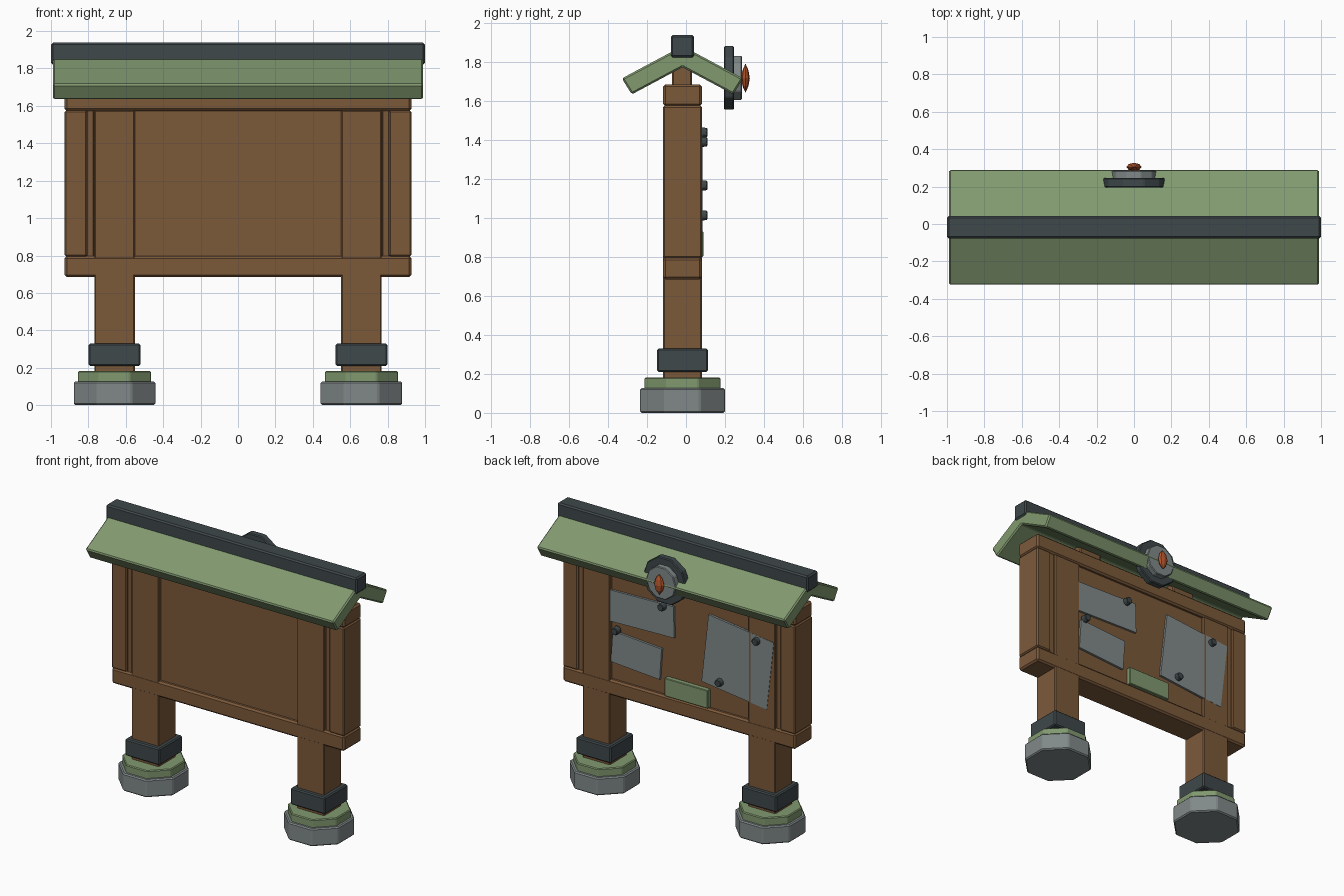
import bpy, bmesh, math
from mathutils import Matrix

if "Cube" in bpy.data.objects:
    bpy.data.objects.remove(bpy.data.objects["Cube"])

YC = -0.018  # centre plane of the frame


def mat(name, rgb):
    m = bpy.data.materials.new(name)
    m.diffuse_color = (*rgb, 1)
    m.use_nodes = True
    m.node_tree.nodes["Principled BSDF"].inputs["Base Color"].default_value = m.diffuse_color
    return m


WOOD = mat("wood", (0.20, 0.10, 0.042))
GREEN = mat("green", (0.22, 0.32, 0.16))
DARK = mat("dark_metal", (0.05, 0.065, 0.07))
STONE = mat("stone", (0.22, 0.25, 0.25))
ORANGE = mat("orange", (0.45, 0.09, 0.025))


def finish(name, bm, material, bevel=0.0):
    bmesh.ops.recalc_face_normals(bm, faces=bm.faces)
    me = bpy.data.meshes.new(name)
    bm.to_mesh(me)
    bm.free()
    me.materials.append(material)
    ob = bpy.data.objects.new(name, me)
    bpy.context.collection.objects.link(ob)
    if bevel:
        b = ob.modifiers.new("bevel", 'BEVEL')
        b.width = bevel
        b.segments = 1
    return ob


def box(name, x, y, z, material, bevel=0.008):
    """Box from (min, max) ranges."""
    bm = bmesh.new()
    bmesh.ops.create_cube(bm, size=1)
    for v in bm.verts:
        for i, r in enumerate((x, y, z)):
            v.co[i] = (r[0] + r[1]) / 2 + v.co[i] * (r[1] - r[0])
    return finish(name, bm, material, bevel)


def prism(name, sides, r1, r2, depth, loc, material, rot=None, spin=0.0, bevel=0.0):
    """Low-sided cylinder or cone along z, then turned and placed."""
    bm = bmesh.new()
    bmesh.ops.create_cone(bm, cap_ends=True, segments=sides, radius1=r1, radius2=r2, depth=depth)
    m = Matrix.Translation(loc) @ (rot or Matrix()) @ Matrix.Rotation(spin, 4, 'Z')
    bmesh.ops.transform(bm, matrix=m, verts=bm.verts)
    return finish(name, bm, material, bevel)


Y = (YC - 0.1, YC + 0.1)

# frame rails, recessed board
box("bottom_rail", (-0.927, 0.927), Y, (0.685, 0.797), WOOD, 0.012)
box("top_rail", (-0.927, 0.927), Y, (1.573, 1.685), WOOD, 0.012)
box("board", (-0.85, 0.85), (-0.09, 0.055), (0.75, 1.62), WOOD, 0)

for side, s in (("left", -1), ("right", 1)):
    def span(c, h):
        return (s * c - h, s * c + h)
    # posts, legs and roof supports
    box(side + "_side_post", span(0.867, 0.06), Y, (0.795, 1.575), WOOD)
    box(side + "_trim", span(0.79, 0.018), (-0.105, 0.069), (0.79, 1.58), WOOD, 0.003)
    box(side + "_leg", span(0.66, 0.108), (Y[0] + .001, Y[1] - .001), (0.1, 1.575), WOOD, 0.006)
    box(side + "_roof_support", span(0.41, 0.09), (YC - 0.055, YC + 0.05), (1.66, 1.79), WOOD)
    # footing
    box(side + "_leg_band", span(0.66, 0.138), (YC - 0.131, YC + 0.131), (0.21, 0.33), DARK)
    prism(side + "_foot", 8, 0.236, 0.236, 0.127, (s * 0.66, YC, 0.0635), STONE,
          spin=math.pi / 8, bevel=0.008)
    prism(side + "_foot_collar", 8, 0.211, 0.211, 0.07, (s * 0.66, YC, 0.147), GREEN,
          spin=math.pi / 8, bevel=0.006)

# gabled roof from a chevron profile
half = [(0.311, 1.715), (0.26, 1.633)]
prof = [(-y, z) for y, z in half] + [(0, 1.772)] + half[::-1] + [(0, 1.881)]
bm = bmesh.new()
face = bm.faces.new([bm.verts.new((-0.99, YC + y, z)) for y, z in prof])
ext = bmesh.ops.extrude_face_region(bm, geom=[face])
bmesh.ops.translate(bm, vec=(1.98, 0, 0),
                    verts=[g for g in ext["geom"] if isinstance(g, bmesh.types.BMVert)])
finish("roof", bm, GREEN, 0.009)
box("roof_ridge", (-1, 1), (YC - 0.06, YC + 0.06), (1.822, 1.938), DARK, 0.01)

# round ornament on the back slope
back = Matrix.Rotation(-math.pi / 2, 4, 'X')
up = math.pi / 2
prism("ornament_ring", 10, 0.172, 0.172, 0.051, (0, 0.2205, 1.718), DARK, back, up, 0.006)
prism("ornament_disc", 10, 0.119, 0.119, 0.05, (0, 0.261, 1.718), STONE, back, up, 0.005)
bm = bmesh.new()
bmesh.ops.create_uvsphere(bm, u_segments=8, v_segments=4, radius=1)
for v in bm.verts:
    if 0.1 < abs(v.co.z) < 0.9:
        v.co.z *= 0.75
    v.co = (v.co.x * 0.04, 0.305 + v.co.y * 0.022, 1.716 + v.co.z * 0.075)
finish("ornament_gem", bm, ORANGE)


# notices pinned on the back
def notice(name, x, z, w, h, tilt, yaw=0.0, y=0.067):
    ob = box(name, (-w / 2, w / 2), (-0.008, 0.008), (-h / 2, h / 2), STONE, 0)
    ob.location = (x, y, z)
    ob.rotation_euler = (0, math.radians(tilt), math.radians(yaw))


notice("wide_notice", 0.305, 1.335, 0.52, 0.225, 1.5)
notice("small_notice", 0.345, 1.025, 0.39, 0.225, -4)
notice("large_notice", -0.467, 1.195, 0.53, 0.50, -6.5, -1, 0.0712)
box("plaque", (-0.235, 0.11), (0.05, 0.089), (0.8, 0.93), GREEN, 0.004)
for i, (x, z) in enumerate([(0.13, 1.437), (0.498, 1.166), (-0.622, 1.39), (-0.326, 1.013)]):
    prism(f"pin_{i + 1}", 8, 0.03, 0.026, 0.045, (x, 0.0865, z), DARK, back, math.pi / 8, 0.004)
